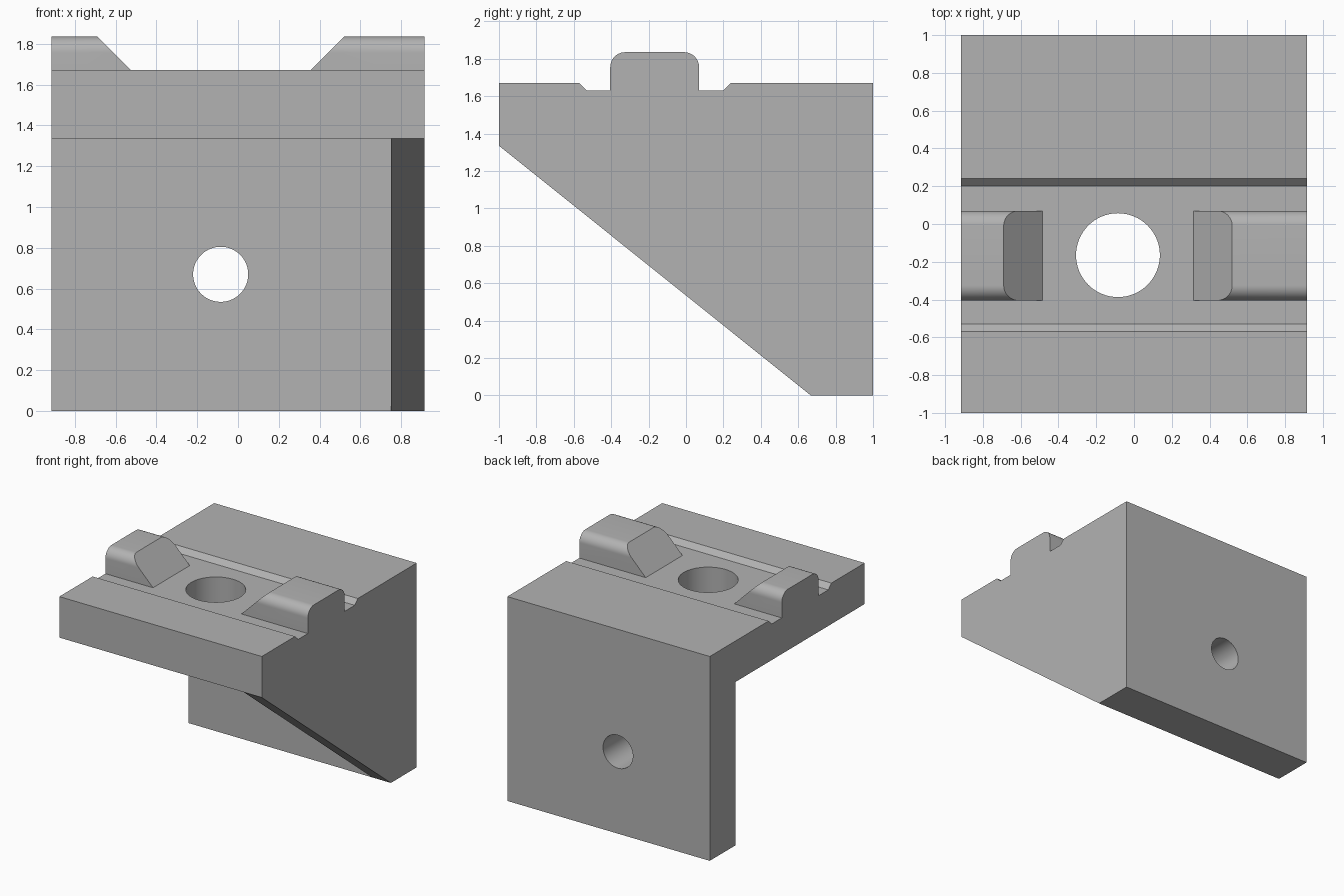
import bpy
import bmesh
from math import sin, cos, pi, radians
from mathutils import Matrix

cube = bpy.data.objects.get("Cube")
if cube:
    bpy.data.objects.remove(cube, do_unlink=True)

HALF_W = 0.915      # half width of the bracket
TOP, UNDER = 1.67, 1.335
WALL_Y = 0.667      # inner face of the upright wall
FLOOR = 1.63        # bottom of the channel
HOLE_X = -0.085

grey = bpy.data.materials.new("grey plastic")
grey.use_nodes = True
colour = (0.45, 0.45, 0.45, 1)
grey.diffuse_color = colour
grey.node_tree.nodes["Principled BSDF"].inputs["Base Color"].default_value = colour


def finish(bm, name):
    bmesh.ops.recalc_face_normals(bm, faces=bm.faces)
    mesh = bpy.data.meshes.new(name)
    bm.to_mesh(mesh)
    bm.free()
    mesh.materials.append(grey)
    obj = bpy.data.objects.new(name, mesh)
    bpy.context.collection.objects.link(obj)
    return obj


def prism(name, profile, start, end):
    """Sweep a (y, z) profile along x; start and end give x for each height."""
    bm = bmesh.new()
    a = [bm.verts.new((start(z), y, z)) for y, z in profile]
    b = [bm.verts.new((end(z), y, z)) for y, z in profile]
    bm.faces.new(a)
    bm.faces.new(b)
    for i in range(len(profile)):
        j = (i + 1) % len(profile)
        bm.faces.new((a[i], a[j], b[j], b[i]))
    return finish(bm, name)


def drill(name, radius, depth, matrix):
    bm = bmesh.new()
    bmesh.ops.create_cone(bm, cap_ends=True, segments=64, radius1=radius,
                          radius2=radius, depth=depth, matrix=matrix)
    return finish(bm, name)


def combine(target, other, operation):
    mod = target.modifiers.new(other.name, 'BOOLEAN')
    mod.operation = operation
    mod.solver = 'EXACT'
    mod.object = other
    bpy.context.view_layer.objects.active = target
    bpy.ops.object.modifier_apply(modifier=mod.name)
    bpy.data.objects.remove(other, do_unlink=True)


def at(x):
    return lambda z: x


# L-shaped plate and wall, with the bevelled channel in the top
bracket = prism("bracket", [
    (-1, UNDER), (-1, TOP), (-0.57, TOP), (-0.53, FLOOR), (0.2, FLOOR),
    (0.24, TOP), (1, TOP), (1, 0), (WALL_Y, 0), (WALL_Y, UNDER)],
    at(-HALF_W), at(HALF_W))

# Triangular gusset on the left side
gusset = prism("gusset", [(-1, UNDER), (WALL_Y, UNDER), (WALL_Y, 0)],
               at(0.75), at(HALF_W))
combine(bracket, gusset, 'UNION')

# Rounded locating lugs with sloping inner ends
FRONT, BACK, LUG_TOP, R = -0.405, 0.07, 1.835, 0.08
lug = [(BACK, FLOOR), (FRONT, FLOOR)]
for cy, first in ((FRONT + R, pi), (BACK - R, pi / 2)):
    for i in range(13):
        t = first - i * pi / 24
        lug.append((cy + R * cos(t), LUG_TOP - R + R * sin(t)))
lugs = [
    prism("right_lug", lug, at(-HALF_W), lambda z: -0.69 + LUG_TOP - z),
    prism("left_lug", lug, lambda z: 0.52 - LUG_TOP + z, at(HALF_W))]
for part in lugs:
    combine(bracket, part, 'UNION')

# Bolt holes through the plate and the wall
combine(bracket, drill("plate_hole", 0.222, 0.8,
        Matrix.Translation((HOLE_X, -0.165, 1.5))), 'DIFFERENCE')
combine(bracket, drill("wall_hole", 0.135, 0.8,
        Matrix.Translation((HOLE_X, 0.83, 0.67))
        @ Matrix.Rotation(pi / 2, 4, 'X')), 'DIFFERENCE')

# Merge coplanar faces, then smooth only the curved areas
bm = bmesh.new()
bm.from_mesh(bracket.data)
bmesh.ops.remove_doubles(bm, verts=bm.verts, dist=0.0001)
bmesh.ops.dissolve_limit(bm, angle_limit=radians(0.5), verts=bm.verts, edges=bm.edges)
bm.to_mesh(bracket.data)
bm.free()
bpy.ops.object.select_all(action='DESELECT')
bracket.select_set(True)
bpy.context.view_layer.objects.active = bracket
bpy.ops.object.shade_smooth_by_angle(angle=radians(30))
